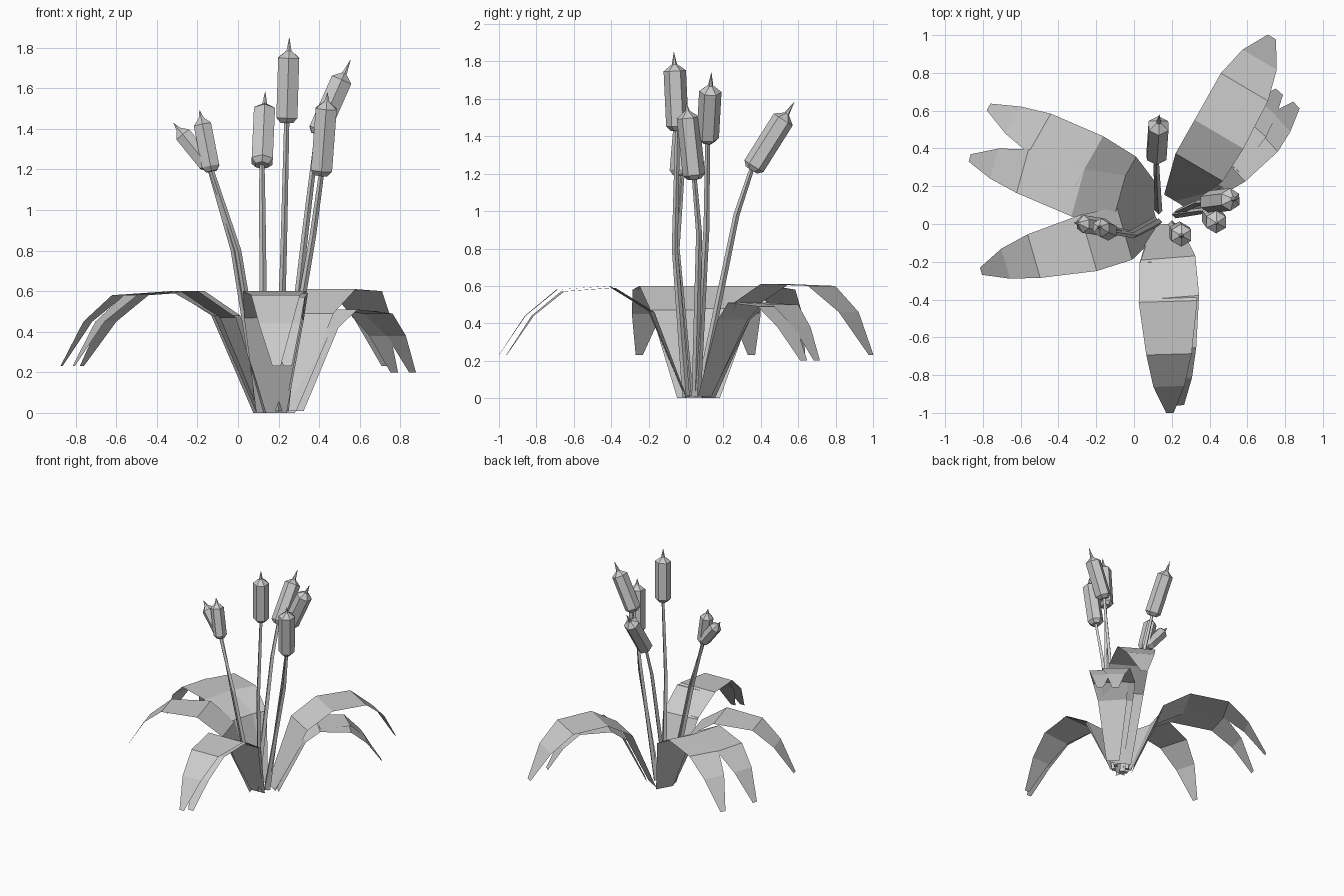
import bpy
from math import cos, sin, pi
from mathutils import Vector

if "Cube" in bpy.data.objects:
    bpy.data.objects.remove(bpy.data.objects["Cube"])


def make(name, verts, faces):
    me = bpy.data.meshes.new(name)
    me.from_pydata([tuple(v) for v in verts], [], faces)
    me.update()
    ob = bpy.data.objects.new(name, me)
    bpy.context.collection.objects.link(ob)
    return ob


def tube(name, centers, axes, radii, n):
    """Faceted tube: one n-sided ring per centre, capped at both ends."""
    verts, faces = [], []
    for c, a, r in zip(centers, axes, radii):
        a = a.normalized()
        u = (Vector((0, 1, 0)) - a * a.y).normalized()
        w = a.cross(u)
        verts += [c + r * (cos(2 * pi * k / n) * u + sin(2 * pi * k / n) * w) for k in range(n)]
    for i in range(len(centers) - 1):
        for k in range(n):
            j = (k + 1) % n
            faces.append((i*n + k, i*n + j, i*n + n + j, i*n + n + k))
    faces.append(tuple(reversed(range(n))))
    faces.append(tuple(range(len(verts) - n, len(verts))))
    return make(name, verts, faces)


def leaf(name, pts, widths):
    """Flat arching strip, widened across its overall direction."""
    pts = [Vector(p) for p in pts]
    d = pts[-1] - pts[0]
    side = Vector((-d.y, d.x, 0)).normalized()
    verts = []
    for p, w in zip(pts, widths):
        verts += [p + side * w / 2, p - side * w / 2]
    faces = [(2*i, 2*i + 1, 2*i + 3, 2*i + 2) for i in range(len(pts) - 1)]
    return make(name, verts, faces)


def cattail(name, base, mid, low, top, r, spike):
    """Thin bent stem plus a hexagonal head with a spike."""
    base, mid, low, top = map(Vector, (base, mid, low, top))
    tube(name + "_stem", [base, mid, low],
         [mid - base, low - base, low - mid], [.02, .016, .013], 4)
    ax = top - low
    L, a = ax.length, ax.normalized()
    prof = [(0, r * .6), (.025, r), (L, r), (L + .035, .014), (L + spike, .001)]
    tube(name + "_head", [low + a * t for t, _ in prof], [a] * 5, [q for _, q in prof], 6)


# Arching leaves
wide = [.14, .29, .31, .24, .165, .04]
slim = [.10, .22, .26, .21, .14, .05]
leaf("leaf_left_back", [(.11, .12, 0), (-.06, .23, .48), (-.24, .33, .6),
     (-.50, .48, .58), (-.64, .55, .45), (-.77, .62, .23)], wide)
leaf("leaf_left_middle", [(.11, .08, 0), (-.08, .13, .48), (-.29, .19, .6),
     (-.59, .28, .58), (-.74, .32, .45), (-.87, .35, .23)], wide)
leaf("leaf_left_front", [(.12, .02, 0), (-.05, -.05, .47), (-.24, -.10, .6),
     (-.53, -.17, .58), (-.68, -.21, .45), (-.81, -.25, .23)], wide)
leaf("leaf_front_a", [(.16, 0, 0), (.175, -.2, .47), (.18, -.41, .6),
     (.185, -.69, .58), (.185, -.86, .44), (.19, -1, .23)], wide)
leaf("leaf_front_b", [(.17, 0, 0), (.18, -.18, .46), (.19, -.39, .59),
     (.21, -.66, .57), (.225, -.82, .44), (.245, -.96, .23)], wide)
leaf("leaf_right_back", [(.22, .12, 0), (.345, .30, .49), (.45, .475, .61),
     (.585, .725, .6), (.665, .87, .46), (.73, .99, .23)],
     [.14, .29, .30, .29, .21, .05])
leaf("leaf_right_low_a", [(.29, .10, .01), (.42, .25, .42), (.50, .32, .51),
     (.69, .46, .49), (.78, .54, .38), (.86, .63, .2)], slim)
leaf("leaf_right_low_b", [(.25, .10, .01), (.38, .27, .42), (.46, .36, .51),
     (.62, .53, .5), (.70, .62, .38), (.77, .70, .2)], slim)

# Cattails: stem base, stem bend, head bottom, head top
cattail("cattail_tall", (.20, .0, .01), (.225, -.06, .8), (.24, -.045, 1.43), (.25, -.06, 1.75), .06, .10)
cattail("cattail_right_back", (.23, .06, .01), (.335, .11, .92), (.39, .115, 1.37), (.51, .13, 1.64), .06, .11)
cattail("cattail_right_front", (.22, .05, .01), (.37, .07, .88), (.41, .045, 1.17), (.435, .01, 1.50), .06, .08)
cattail("cattail_back", (.13, .07, .01), (.12, .27, .98), (.118, .35, 1.22), (.13, .52, 1.49), .06, .11)
cattail("cattail_left_a", (.13, .01, .01), (0, -.06, .8), (-.13, -.04, 1.19), (-.175, -.02, 1.42), .05, .075)
cattail("cattail_left_b", (.11, .02, .01), (-.02, -.05, .8), (-.14, -.02, 1.21), (-.27, 0, 1.37), .047, .075)
